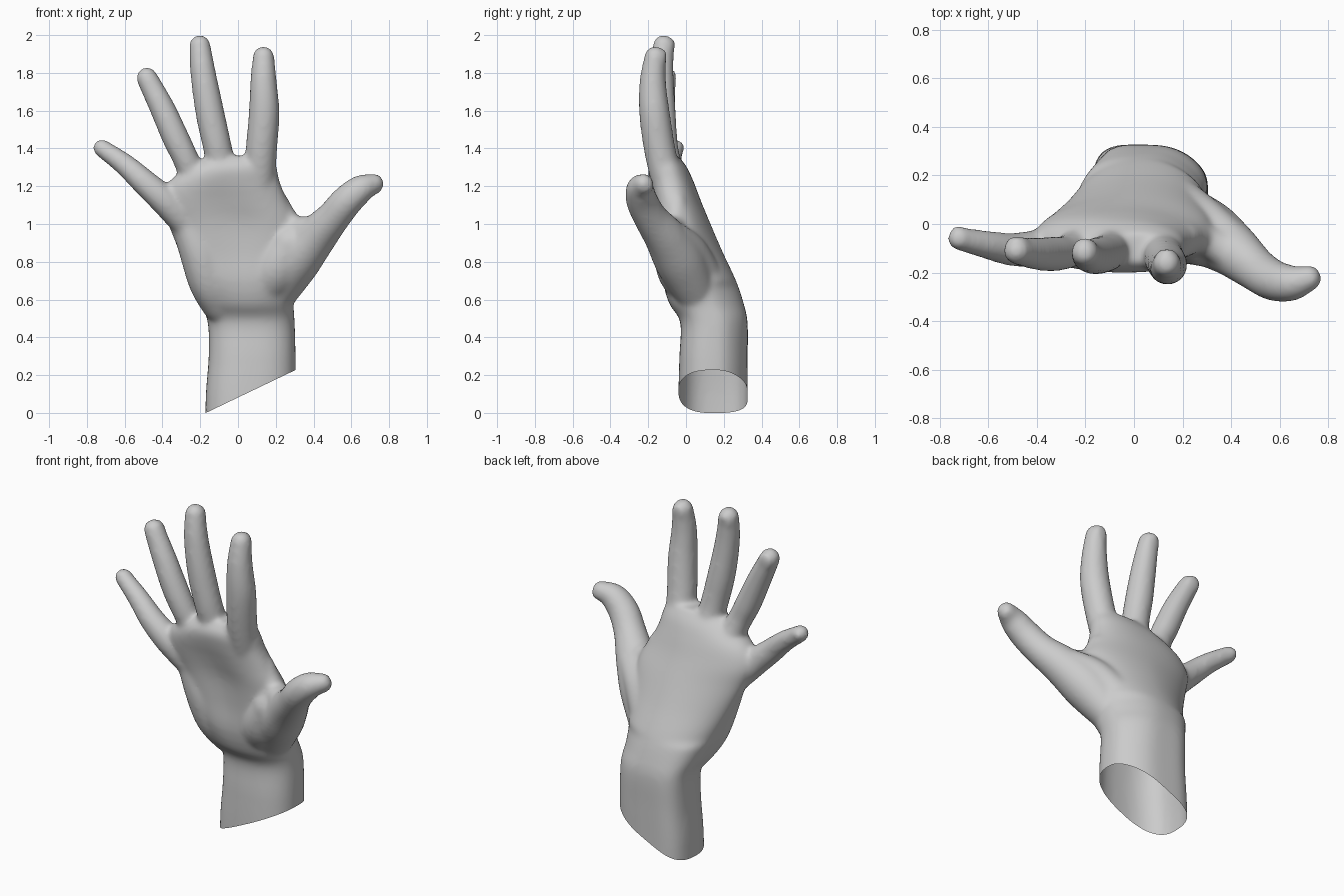
import bpy, bmesh, math
from mathutils import Vector, Matrix

if "Cube" in bpy.data.objects:
    bpy.data.objects.remove(bpy.data.objects["Cube"])

bm = bmesh.new()


def spline(pts, steps=5):
    """Catmull-Rom through tuples of any length."""
    out = []
    for i in range(len(pts) - 1):
        a, b, c, d = (pts[max(0, min(len(pts) - 1, i + k))] for k in (-1, 0, 1, 2))
        for s in range(steps):
            t = s / steps
            out.append([0.5 * (2 * q + (r - p) * t + (2 * p - 5 * q + 4 * r - w) * t * t
                               + (3 * q - p - 3 * r + w) * t ** 3)
                        for p, q, r, w in zip(a, b, c, d)])
    return out + [list(pts[-1])]


def loft(rings):
    """Closed solid through rings of points."""
    vs = [[bm.verts.new(p) for p in ring] for ring in rings]
    n = len(vs[0])
    for a, b in zip(vs, vs[1:]):
        for i in range(n):
            j = (i + 1) % n
            bm.faces.new((a[i], a[j], b[j], b[i]))
    bm.faces.new(vs[0][::-1])
    bm.faces.new(vs[-1])


def frame(t, up):
    t = t.normalized()
    b = t.cross(Vector(up)).normalized()
    return t, b, b.cross(t)


def ball(centre, axes, sizes):
    m = Matrix([a * s for a, s in zip(axes, sizes)]).transposed().to_4x4()
    bmesh.ops.create_uvsphere(bm, u_segments=20, v_segments=12, radius=1,
                              matrix=Matrix.Translation(centre) @ m)


def digit(pts, nail_dir=None):
    """Round tube with varying radius, rounded tip and optional nail."""
    path = spline(pts)
    pos = [Vector(p[:3]) for p in path]
    rings = []
    for i, p in enumerate(path):
        t, b, n = frame(pos[min(i + 1, len(pos) - 1)] - pos[max(i - 1, 0)], (0, 1, 0))
        rings.append([pos[i] + p[3] * (b * math.cos(k * math.tau / 20) + n * math.sin(k * math.tau / 20))
                      for k in range(20)])
    loft(rings)
    r = path[-1][3]
    t, b, n = frame(pos[-1] - pos[-2], nail_dir or (0, 1, 0))
    ball(pos[-1], (t, b, n), (r, r, r))
    ball(pos[0], (t, b, n), (path[0][3] * 0.98,) * 3)
    if nail_dir:
        ball(pos[-1] + n * r * 0.8 - t * r * 0.15, (t, b, n), (r * 0.95, r * 0.75, r * 0.24))


# Wrist and palm: z, left x, right x, front y, back y, hollow depth, back roundness
sections = [(-0.15, -0.175, 0.305, -0.04, 0.325, 0, 0.75), (0.1, -0.17, 0.305, -0.04, 0.325, 0, 0.75),
            (0.3, -0.155, 0.305, -0.035, 0.325, 0, 0.75), (0.48, -0.16, 0.30, -0.03, 0.325, 0, 0.8),
            (0.58, -0.20, 0.295, -0.09, 0.305, 0, 0.9), (0.70, -0.25, 0.305, -0.135, 0.265, 0.015, 1.0),
            (0.85, -0.31, 0.32, -0.15, 0.195, 0.03, 1.1), (1.0, -0.37, 0.32, -0.165, 0.13, 0.035, 1.1),
            (1.12, -0.41, 0.265, -0.185, 0.08, 0.025, 1.0), (1.22, -0.37, 0.222, -0.20, 0.042, 0.01, 0.9),
            (1.30, -0.26, 0.205, -0.20, 0.005, 0, 0.9), (1.36, -0.16, 0.18, -0.16, -0.04, 0, 0.9)]
rings = []
for z, x0, x1, y0, y1, h, e in spline(sections, 4):
    ring = []
    for k in range(48):
        c, s = math.cos(k * math.tau / 48), math.sin(k * math.tau / 48)
        p = e if s > 0 else 0.8
        u = math.copysign(abs(c) ** p, c)
        v = math.copysign(abs(s) ** p, s)
        y = (y0 + y1) / 2 + v * (y1 - y0) / 2
        if s < 0:
            y += h * -s * math.exp(-(u / 0.5) ** 2)
        elif z < 0.7:
            y -= 0.05 * u * abs(u) * v
        ring.append(((x0 + x1) / 2 + u * (x1 - x0) / 2, y, z))
    rings.append(ring)
loft(rings)

# Heel pad below the little finger
digit([(-0.09, 0.06, 0.57, 0.10), (-0.15, 0.0, 0.69, 0.11), (-0.20, -0.03, 0.85, 0.11),
       (-0.27, -0.045, 1.02, 0.09)])
# Thumb-side palm pad
digit([(0.10, 0.05, 0.62, 0.11), (0.20, -0.015, 0.76, 0.14), (0.28, -0.055, 0.89, 0.12)])
# Web between thumb and index finger, palm side and back
digit([(0.21, -0.05, 1.12, 0.055), (0.285, -0.06, 0.99, 0.065), (0.40, -0.12, 0.965, 0.08)])
digit([(0.2, 0.08, 0.75, 0.10), (0.29, 0.02, 0.86, 0.09), (0.38, -0.06, 0.92, 0.09)])
# Index finger
digit([(0.11, -0.05, 1.06, 0.085), (0.12, -0.128, 1.34, 0.084), (0.138, -0.166, 1.58, 0.082),
       (0.135, -0.176, 1.75, 0.071), (0.135, -0.163, 1.884, 0.058)], (0, 1, 0))
# Middle finger
digit([(-0.06, -0.025, 1.08, 0.085), (-0.098, -0.108, 1.35, 0.077), (-0.147, -0.13, 1.58, 0.077),
       (-0.185, -0.133, 1.80, 0.068), (-0.202, -0.118, 1.945, 0.057)], (0, 1, 0))
# Ring finger
digit([(-0.17, -0.04, 1.09, 0.085), (-0.266, -0.11, 1.32, 0.07), (-0.332, -0.123, 1.46, 0.072),
       (-0.404, -0.122, 1.62, 0.067), (-0.482, -0.11, 1.773, 0.057)], (0, 1, 0))
# Little finger
digit([(-0.27, -0.055, 1.0, 0.08), (-0.39, -0.098, 1.125, 0.078), (-0.50, -0.105, 1.225, 0.069),
       (-0.60, -0.087, 1.315, 0.059), (-0.721, -0.06, 1.402, 0.048)], (0, 1, 0))
# Thumb with its fleshy base
digit([(0.18, 0.07, 0.60, 0.105), (0.30, -0.03, 0.80, 0.133), (0.41, -0.11, 0.93, 0.112),
       (0.50, -0.185, 1.03, 0.091), (0.575, -0.232, 1.12, 0.085), (0.65, -0.243, 1.185, 0.075),
       (0.719, -0.225, 1.213, 0.054)], (0.5, 0.65, -0.55))

bmesh.ops.recalc_face_normals(bm, faces=bm.faces)
mesh = bpy.data.meshes.new("hand")
bm.to_mesh(mesh)
bm.free()
hand = bpy.data.objects.new("hand", mesh)
bpy.context.collection.objects.link(hand)
bpy.context.view_layer.objects.active = hand
hand.select_set(True)

# Fuse all parts into one skin and relax the joins
fuse = hand.modifiers.new("fuse", 'REMESH')
fuse.mode = 'VOXEL'
fuse.voxel_size = 0.012
relax = hand.modifiers.new("relax", 'SMOOTH')
relax.factor = 0.5
relax.iterations = 16
for m in ("fuse", "relax"):
    bpy.ops.object.modifier_apply(modifier=m)

# Slanted open cut through the wrist
bm = bmesh.new()
bm.from_mesh(hand.data)
bmesh.ops.bisect_plane(bm, geom=bm.verts[:] + bm.edges[:] + bm.faces[:],
                       plane_co=(-0.17, 0.14, 0.0), plane_no=(0.225, 0, -0.47), clear_outer=True)
bm.to_mesh(hand.data)
bm.free()
bpy.ops.object.shade_smooth()
